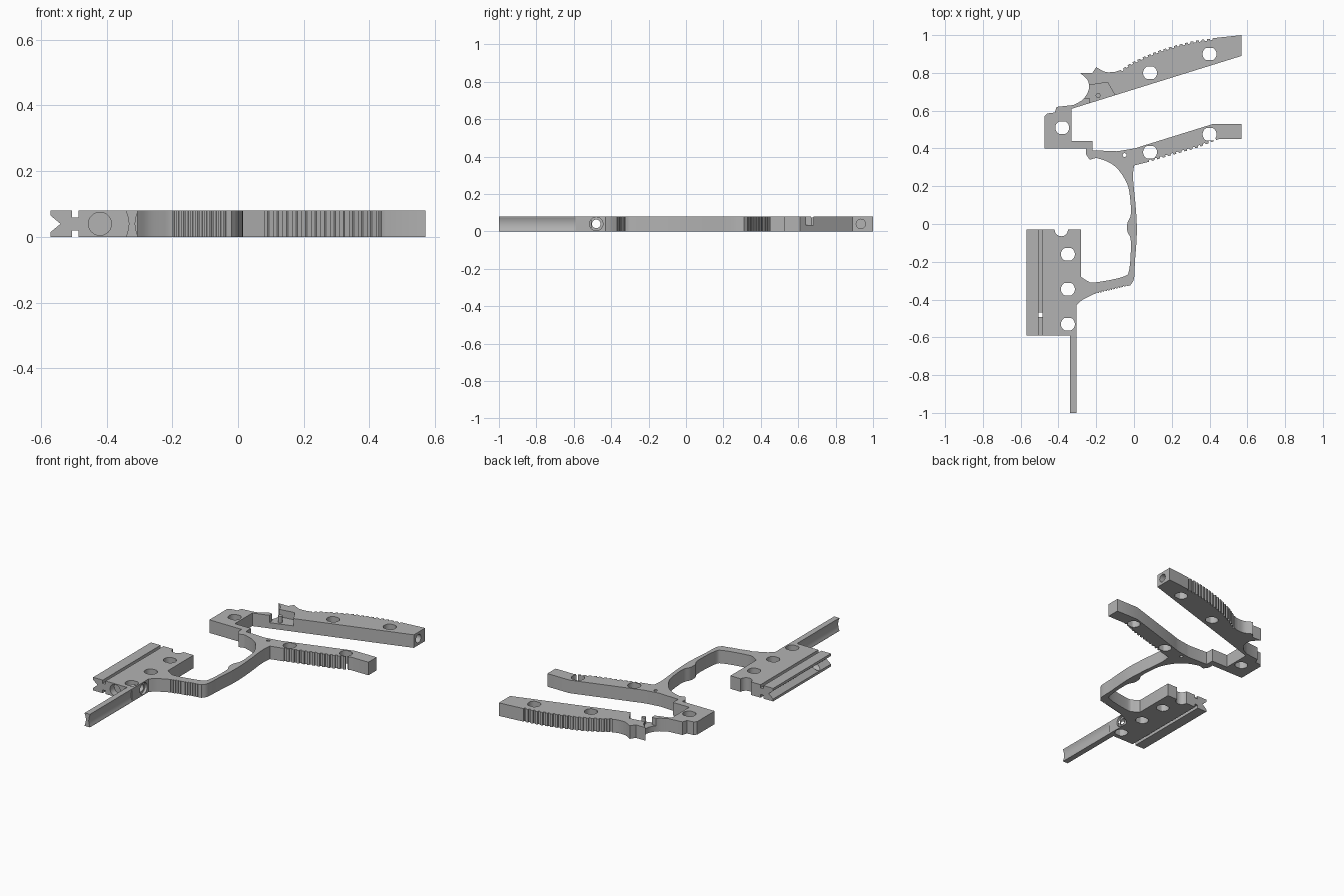
import bpy, bmesh, math
from mathutils import Vector, Matrix

cube = bpy.data.objects.get("Cube")
if cube:
    bpy.data.objects.remove(cube, do_unlink=True)

THICK = 0.08
MID = THICK / 2

grey = bpy.data.materials.new("plain grey")
grey.use_nodes = True
colour = (0.45, 0.45, 0.45, 1)
grey.diffuse_color = colour
grey.node_tree.nodes["Principled BSDF"].inputs["Base Color"].default_value = colour


# ---- helpers (outlines are given in hundredths of a unit) ----
def make_object(name, bm):
    bmesh.ops.recalc_face_normals(bm, faces=bm.faces)
    mesh = bpy.data.meshes.new(name)
    bm.to_mesh(mesh)
    bm.free()
    obj = bpy.data.objects.new(name, mesh)
    bpy.context.collection.objects.link(obj)
    mesh.materials.append(grey)
    return obj


def plate(name, outline, low=0.0, high=THICK):
    """Extrude a flat outline from one height to another."""
    bm = bmesh.new()
    face = bm.faces.new([bm.verts.new((x / 100, y / 100, low)) for x, y in outline])
    grown = bmesh.ops.extrude_face_region(bm, geom=[face])["geom"]
    verts = [g for g in grown if isinstance(g, bmesh.types.BMVert)]
    bmesh.ops.translate(bm, verts=verts, vec=(0, 0, high - low))
    return make_object(name, bm)


def rod(name, centre, radius, length, axis="Z"):
    turn = {"X": Matrix.Rotation(math.pi / 2, 4, "Y"),
            "Y": Matrix.Rotation(math.pi / 2, 4, "X"),
            "Z": Matrix.Identity(4)}[axis]
    bm = bmesh.new()
    bmesh.ops.create_cone(bm, cap_ends=True, segments=32, radius1=radius,
                          radius2=radius, depth=length,
                          matrix=Matrix.Translation(centre) @ turn)
    return make_object(name, bm)


def rectangle(x0, x1, y0, y1):
    return [(x0, y0), (x1, y0), (x1, y1), (x0, y1)]


def bolt_hole(x, y):
    """Round hole cutter with a flat on two sides."""
    ring = []
    for i in range(32):
        a = math.tau * (i + 0.5) / 32
        ring.append((x + 3.7 * math.cos(a), y + max(-3.3, min(3.3, 3.7 * math.sin(a)))))
    return plate("hole_cutter", ring, -MID, THICK + MID)


def cut(obj, cutters):
    for cutter in cutters:
        cutter.hide_render = True
        mod = obj.modifiers.new("cut", "BOOLEAN")
        mod.operation = "DIFFERENCE"
        mod.solver = "EXACT"
        mod.object = cutter
    graph = bpy.context.evaluated_depsgraph_get()
    mesh = bpy.data.meshes.new_from_object(obj.evaluated_get(graph))
    obj.modifiers.clear()
    obj.data = mesh
    for cutter in cutters:
        bpy.data.objects.remove(cutter, do_unlink=True)


def smooth(points, steps=5):
    """Round a run of points with a flowing curve."""
    p = [Vector(q) for q in points]
    p = [2 * p[0] - p[1]] + p + [2 * p[-1] - p[-2]]
    result = []
    for a, b, c, d in zip(p, p[1:], p[2:], p[3:]):
        for i in range(steps):
            t = i / steps
            result.append(tuple(0.5 * (2 * b + (c - a) * t + (2 * a - 5 * b + 4 * c - d) * t ** 2
                                       + (3 * b - a - 3 * c + d) * t ** 3)))
    return result + [tuple(p[-2])]


def serrate(points, count, depth):
    """Turn a run of points into grip teeth, cut to the left of travel."""
    path = [Vector(q) for q in points]
    lengths = [(b - a).length for a, b in zip(path, path[1:])]
    result = []

    def at(distance):
        for a, b, size in zip(path, path[1:], lengths):
            if distance <= size:
                break
            distance -= size
        way = (b - a).normalized()
        return a + way * min(distance, size), Vector((-way.y, way.x))

    pitch = sum(lengths) / count
    for i in range(count):
        for part, inset in ((0, 0), (0.5, 0), (0.55, depth), (0.95, depth)):
            spot, inward = at((i + part) * pitch)
            result.append(tuple(spot + inward * inset))
    return result + [tuple(path[-1])]


# ---- rear strap: tang, toothed back edge and end block ----
# runs anticlockwise, so the left of travel is the inside
tooth_run = smooth([(43, 98.5), (30, 96.5), (14, 92), (0, 86), (-7, 81.5)])
tang = smooth([(-10, 80.5), (-15, 80.5), (-20, 83)])
hook = smooth([(-28.5, 80), (-24.5, 76), (-24, 71), (-27, 66), (-32, 63)])
rear_strap = plate("rear_strap", [
    (-33, 61), (57, 89), (57, 100)] + serrate(tooth_run, 18, 0.9) + tang + [(-22, 80)]
    + hook + [(-41, 62), (-42, 59), (-46, 58.5), (-47.5, 57), (-47.5, 40), (-25.5, 40),
              (-22, 40), (-22, 44), (-33, 44)])

pocket = [(-30, 66.7), (-23.5, 66.7), (-23.5, 60), (-10, 60), (-10, 68),
          (-14, 75), (-24, 73.5), (-30, 73.5)]
cut(rear_strap, [bolt_hole(40, 90), bolt_hole(8.5, 80), bolt_hole(-38, 51),
                 plate("pocket_cutter", pocket, 0.035, 0.12),
                 rod("end_bore_cutter", (0.57, 0.935, MID), 0.025, 0.12, "X")])
pocket_post = rod("pocket_post", (-0.19, 0.68, 0.05), 0.013, 0.05)

# ---- front strap with finger teeth, flowing into the curved guard ----
inner = smooth([(-25, -30), (-21, -31), (-6, -28), (-2.5, -24), (-1.7, -9), (-3.5, -4),
                (-3.5, 0.5), (-1.7, 5), (-2, 13), (-3.5, 21), (-8.5, 29), (-14, 33), (-20, 35)])
outer = smooth([(0, 31), (-0.5, 24), (1, 8), (1.5, -5), (0.5, -20), (0, -29), (-2, -32.5)])
corner = smooth([(-21, -37), (-27, -40), (-30.5, -43)])
# listed clockwise here, so the teeth take a negative depth
guard = plate("guard_and_front_strap", [(-30.5, -43), (-28, -28)] + inner
              + [(-23.5, 34), (-25.5, 37), (-25.5, 40), (-22, 40), (-22, 39)]
              + smooth([(-9, 38.5), (0, 40), (5, 41.5)]) + [(42, 53), (57, 53), (57, 45)]
              + serrate([(45, 45), (34, 40.5), (8, 33)], 13, -0.9)
              + outer + serrate([(-3, -32.7), (-20, -36.8)], 12, -0.5) + corner[:-1])
cut(guard, [bolt_hole(40, 47.5), bolt_hole(8.5, 38),
            rod("pin_hole_cutter", (-0.05, 0.365, MID), 0.01, 0.2)])

# ---- dovetail block ----
block = plate("dovetail_block", [
    (-57, -59), (-30.5, -59), (-30.5, -43), (-28, -28), (-28, -3), (-57, -3)])
slot = rectangle(-50.5, -48.5, -70, 10)
cutters = [bolt_hole(-35, y) for y in (-16, -34.5, -53)]
cutters += [plate("slot_cutter", slot, low, low + 0.04) for low in (-0.02, 0.06)]
cutters += [rod("edge_notch_cutter", (-0.385, -0.03, MID), 0.035, 0.2),
            rod("cross_bore_cutter", (-0.44, -0.48, MID), 0.023, 0.4, "X"),
            rod("cross_recess_cutter", (-0.30, -0.48, MID), 0.036, 0.04, "X"),
            rod("front_bore_cutter", (-0.42, -0.59, MID), 0.035, 0.08, "Y")]
# V notch running along the outer edge
bm = bmesh.new()
section = [(-0.60, -0.01), (-0.54, MID), (-0.60, THICK + 0.01)]
ends = [[bm.verts.new((x, y, z)) for x, z in section] for y in (-0.7, 0.1)]
for end in ends:
    bm.faces.new(end)
for i in range(3):
    j = (i + 1) % 3
    bm.faces.new((ends[0][i], ends[0][j], ends[1][j], ends[1][i]))
cutters.append(make_object("v_notch_cutter", bm))
cut(block, cutters)

# ---- thin forward bar with hollowed sides ----
bar = plate("forward_bar", rectangle(-34, -30.5, -100, -59))
cut(bar, [rod("hollow_cutter", (x, -0.8, MID), 0.083, 0.6, "Y") for x in (-0.415, -0.23)])

# ---- smooth the curves, keep the edges crisp ----
bpy.ops.object.select_all(action="DESELECT")
for part in (rear_strap, pocket_post, guard, block, bar):
    part.select_set(True)
    bpy.context.view_layer.objects.active = part
bpy.ops.object.shade_smooth_by_angle(angle=math.radians(30))
